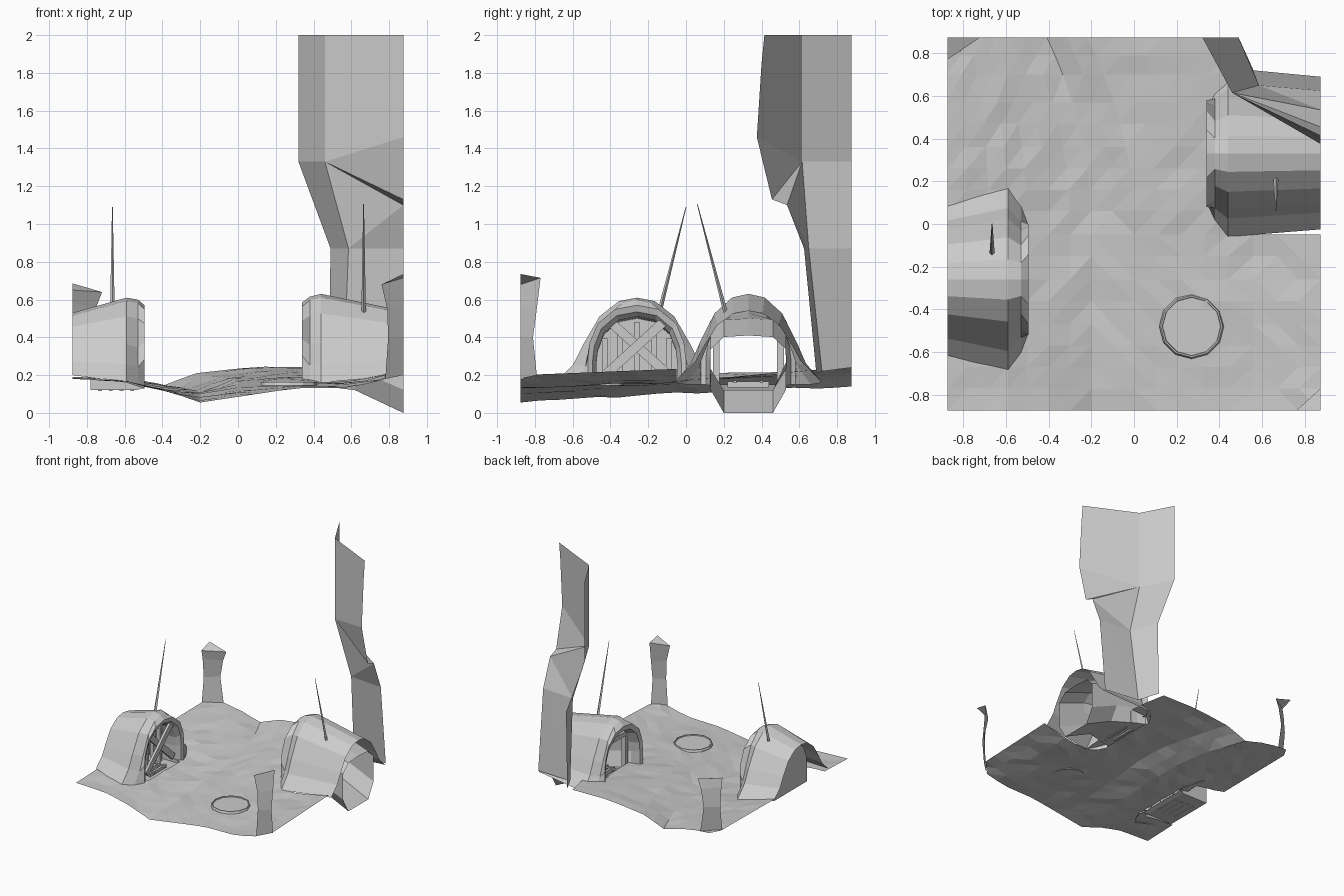
import bpy, bmesh, math, random
from mathutils import Vector

if "Cube" in bpy.data.objects:
    bpy.data.objects.remove(bpy.data.objects["Cube"])

random.seed(4)


def mesh_obj(name, verts, faces):
    me = bpy.data.meshes.new(name)
    me.from_pydata([tuple(v) for v in verts], [], faces)
    me.update()
    ob = bpy.data.objects.new(name, me)
    bpy.context.collection.objects.link(ob)
    return ob


def loft(name, rows, closed=False, cap_last=False):
    n = len(rows[0])
    verts = [v for r in rows for v in r]
    faces = []
    for i in range(len(rows) - 1):
        for j in range(n if closed else n - 1):
            k = (j + 1) % n
            faces.append((i * n + j, i * n + k, (i + 1) * n + k, (i + 1) * n + j))
    if cap_last:
        faces.append(tuple(range((len(rows) - 1) * n, len(rows) * n)))
    return mesh_obj(name, verts, faces)


# Half outlines (across, up) as fractions; mirrored into full sections
MOUND = [(1, 0), (.78, .22), (.66, .45), (.46, .78), (.22, .96), (0, 1)]
ARCH = [(1, 0), (1, .35), (.96, .55), (.8, .78), (.45, .95), (0, 1)]
TUBE = [(.65, 0), (1, .3), (1, .6), (1, .82), (.65, .98), (0, 1)]


def section(shape, x, cy, hw, z0, z1):
    pts = [(-a, b) for a, b in shape] + [(a, b) for a, b in reversed(shape[:-1])]
    return [(x, cy + a * hw, z0 + b * (z1 - z0)) for a, b in pts]


def beam(name, p, q, w, t):
    p, q = Vector(p), Vector(q)
    d = (q - p).normalized()
    side = d.cross(Vector((1, 0, 0)) if abs(d.x) < .9 else Vector((0, 0, 1))).normalized()
    up = d.cross(side)
    rows = [[c + side * (a * w / 2) + up * (b * t / 2)
             for a, b in ((-1, -1), (1, -1), (1, 1), (-1, 1))] for c in (p, q)]
    ob = loft(name, rows, closed=True, cap_last=True)
    bm = bmesh.new()
    bm.from_mesh(ob.data)
    bmesh.ops.holes_fill(bm, edges=bm.edges, sides=4)
    bmesh.ops.recalc_face_normals(bm, faces=bm.faces)
    bm.to_mesh(ob.data)
    bm.free()
    return ob


# Ground sheet with a dry channel curving from front to back
XS = [-.875, -.6, -.4, -.2, 0, .3, .6, .875]
HEIGHTS = {-.875: [.18, .17, .125, .055, .085, .13, .135, .2],
           0: [.21, .16, .12, .105, .16, .175, .16, .235],
           .875: [.22, .21, .185, .14, .21, .245, .24, .25]}


def profile(row, x):
    for i in range(len(XS) - 1):
        if x <= XS[i + 1] + 1e-6:
            t = (x - XS[i]) / (XS[i + 1] - XS[i])
            return row[i] + t * (row[i + 1] - row[i])
    return row[-1]


def ground_point(u, y):
    t = abs(y) / .875
    end = HEIGHTS[.875 if y > 0 else -.875]
    z = profile(HEIGHTS[0], u) * (1 - t) + profile(end, u) * t
    bend = -.22 * (y / .875) ** 2 if y > 0 else 0
    x = u + bend * (1 - (u / .875) ** 2)
    if max(abs(u), abs(y)) < .87:
        z += random.uniform(-.006, .006)
    # corners are pulled in to meet the pillars
    for cx, cy, d in ((.875, -.875, .05), (-.875, .875, .065)):
        if abs(u - cx) + abs(y - cy) < 1e-4:
            x, y = cx - math.copysign(d, cx), cy - math.copysign(d, cy)
    return (x, y, z)


us = [-.875, -.78, -.68, -.59, -.5, -.4, -.3, -.2, -.1, 0, .11, .22, .33, .44, .56, .67, .77, .875]
ys = [-.875, -.77, -.67, -.57, -.47, -.36, -.26, -.15, -.05, .06, .16, .26, .36, .47, .57, .7, .79, .875]
ground = loft("ground", [[ground_point(u, y) for u in us] for y in ys])
bm = bmesh.new()
bm.from_mesh(ground.data)
cut = []
for f in bm.faces:
    c = f.calc_center_median()
    under_left = c.x < -.58 and -.58 < c.y < .07
    left_mouth = -.6 < c.x < -.52 and abs(c.y + .26) < .22
    under_right = c.x > .44 and .0 < c.y < .7
    behind_cliff = c.x > .5 and c.y > .69
    if under_left or left_mouth or under_right or behind_cliff:
        cut.append(f)
bmesh.ops.delete(bm, geom=cut, context='FACES')
bmesh.ops.triangulate(bm, faces=bm.faces)
bm.to_mesh(ground.data)
bm.free()

# Left mound, its arched mouth and its short blocked tunnel
L, R = -.26, .33
loft("left_mound", [section(MOUND, -.875, L, .355, .2, .53),
                    section(MOUND, -.59, L, .43, .16, .61),
                    section(MOUND, -.53, L, .35, .14, .6),
                    section(ARCH, -.495, L, .26, .13, .57),
                    section(ARCH, -.505, L, .235, .13, .535)])
loft("left_tunnel", [section(ARCH, -.505, L, .235, .13, .535),
                     section(ARCH, -.54, L, .215, .12, .51),
                     section(ARCH, -.78, L, .215, .12, .5)], closed=True, cap_last=True)

# Right mound with a tunnel running down and out at the side
loft("right_mound", [section(MOUND, .875, R, .355, .2, .54),
                     section(MOUND, .44, R, .39, .16, .63),
                     section(MOUND, .38, R, .33, .15, .615),
                     section(ARCH, .34, R, .25, .15, .585),
                     section(ARCH, .35, R, .225, .15, .54)])
loft("right_tunnel", [section(ARCH, .35, R, .225, .15, .54),
                      section(ARCH, .42, R, .205, .145, .53),
                      section(TUBE, .62, R, .2, .12, .5),
                      section(TUBE, .875, R, .2, 0, .41)], closed=True)

# Boards nailed across the left mouth, and pit props behind
beam("cross_board_a", (-.53, L - .19, .18), (-.53, L + .15, .49), .05, .02)
beam("cross_board_b", (-.55, L + .19, .18), (-.55, L - .15, .49), .05, .02)
for i, dy in enumerate((-.17, -.09, 0, .09, .17)):
    beam(f"left_prop_{i}", (-.66, L + dy, .12), (-.66, L + dy, .48 - abs(dy) * .5), .03, .03)
# Props and lintel inside the right mouth
for s in (-1, 1):
    beam("right_prop", (.45, R + s * .17, .14), (.45, R + s * .17, .43), .035, .035)
beam("right_lintel", (.45, R - .18, .44), (.45, R + .18, .44), .035, .035)

# Rails and sleepers at both mouths
for side, cy, x0, x1, z in (("left", L, -.76, -.53, .13), ("right", R, .36, .6, .15)):
    for s in (-1, 1):
        beam(side + "_rail", (x0, cy + s * .07, z + .015), (x1, cy + s * .07, z + .015), .015, .015)
    for i in range(4):
        x = x0 + .03 + (x1 - x0 - .06) * i / 3
        beam(side + "_sleeper", (x, cy - .11, z), (x, cy + .11, z), .03, .02)


# Leaning spikes on the mounds
def spike(name, base, tip, r):
    rows = [[(p[0] + k * math.cos(a), p[1] + k * math.sin(a), p[2])
             for a in (0, math.pi / 2, math.pi, 3 * math.pi / 2)]
            for p, k in ((base, r), (tip, .002))]
    loft(name, rows, closed=True, cap_last=True)


spike("left_spike", (-.665, -.135, .555), (-.665, 0, 1.09), .012)
spike("right_spike", (.665, .21, .53), (.665, .06, 1.105), .012)

# Tall folded cliff at the back right corner, with an overhang
E = .875
cliff = [(.32, E, 2), (.46, .615, 2), (E, .415, 2),
         (.32, E, 1.33), (.46, .615, 1.33), (E, .375, 1.46),
         (E, .455, 1.13), (E, .535, 1.10),
         (.49, E, .87), (.585, .65, .87), (E, .625, .87),
         (.48, E, .24), (.56, .72, .22), (E, .69, .21), (E, .4, 1.85)]
mesh_obj("cliff", cliff, [(0, 3, 4, 1), (1, 4, 5, 14, 2), (4, 6, 5), (4, 7, 6),
                          (3, 8, 9, 4), (4, 9, 7), (9, 10, 7),
                          (8, 11, 12, 9), (9, 12, 10), (12, 13, 10)])


# Thin rock pillars cutting off two corners, each with a small cap
def corner_pillar(name, sx, sy, rows, cap_z):
    v = []
    for a, b, za, zb in rows:
        v += [(sx * (E - a), sy * E, za), (sx * E, sy * (E - b), zb)]
    v.append((sx * E, sy * E, cap_z))
    faces = [(2 * i, 2 * i + 1, 2 * i + 3, 2 * i + 2) for i in range(len(rows) - 1)]
    n = len(v)
    mesh_obj(name, v, faces + [(n - 3, n - 2, n - 1)])


corner_pillar("front_right_pillar", 1, -1, [(.095, .085, .18, .2), (.08, .065, .4, .4),
              (.085, .085, .55, .55), (.115, .105, .68, .715)], .735)
corner_pillar("back_left_pillar", -1, 1, [(.13, .1, .21, .22), (.1, .075, .42, .42),
              (.125, .09, .56, .58), (.155, .105, .64, .65)], .685)

# Low twelve-sided stone disc set nearly flush into the ground
ring = [[(.27 + r * math.cos(i * math.pi / 6), -.48 + r * math.sin(i * math.pi / 6), z)
         for i in range(12)] for r, z in ((.152, .145), (.145, .163), (.138, .163), (.136, .155))]
loft("stone_disc", ring, closed=True, cap_last=True)
